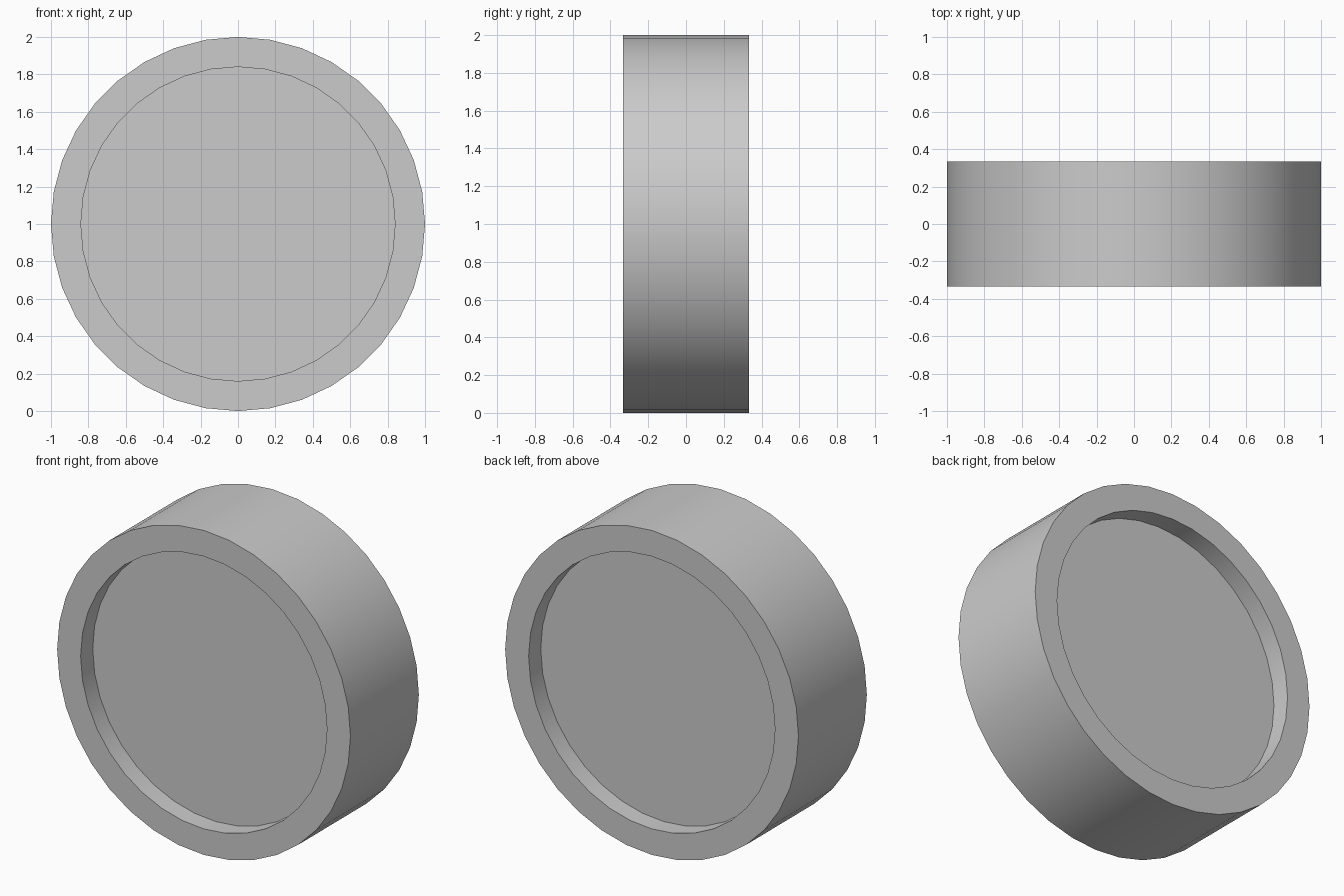
import bpy, bmesh, math

if "Cube" in bpy.data.objects:
    bpy.data.objects.remove(bpy.data.objects["Cube"])

SIDES = 36
R_OUT, R_IN = 1.0, 0.84
HALF, RECESS = 0.333, 0.118

# Lathe profile (radius, y): front floor edge, rim, outer wall, back rim, back floor edge
profile = [(R_IN, -HALF + RECESS), (R_IN, -HALF), (R_OUT, -HALF),
           (R_OUT, HALF), (R_IN, HALF), (R_IN, HALF - RECESS)]

bm = bmesh.new()
rings = []
for r, y in profile:
    rings.append([bm.verts.new((r * math.cos(2 * math.pi * i / SIDES), y,
                                1 + r * math.sin(2 * math.pi * i / SIDES)))
                  for i in range(SIDES)])

# Rim and wall faces between neighbouring rings
for a, b in zip(rings, rings[1:]):
    for i in range(SIDES):
        j = (i + 1) % SIDES
        bm.faces.new((a[i], a[j], b[j], b[i]))

# Recessed floors on both sides
bm.faces.new(rings[0])
bm.faces.new(rings[-1])
bmesh.ops.recalc_face_normals(bm, faces=bm.faces)

mesh = bpy.data.meshes.new("recessed_disc")
bm.to_mesh(mesh)
bm.free()
disc = bpy.data.objects.new("recessed_disc", mesh)
bpy.context.collection.objects.link(disc)

# Smooth round walls, sharp rim edges
bpy.context.view_layer.objects.active = disc
disc.select_set(True)
bpy.ops.object.shade_smooth_by_angle(angle=math.radians(30))
